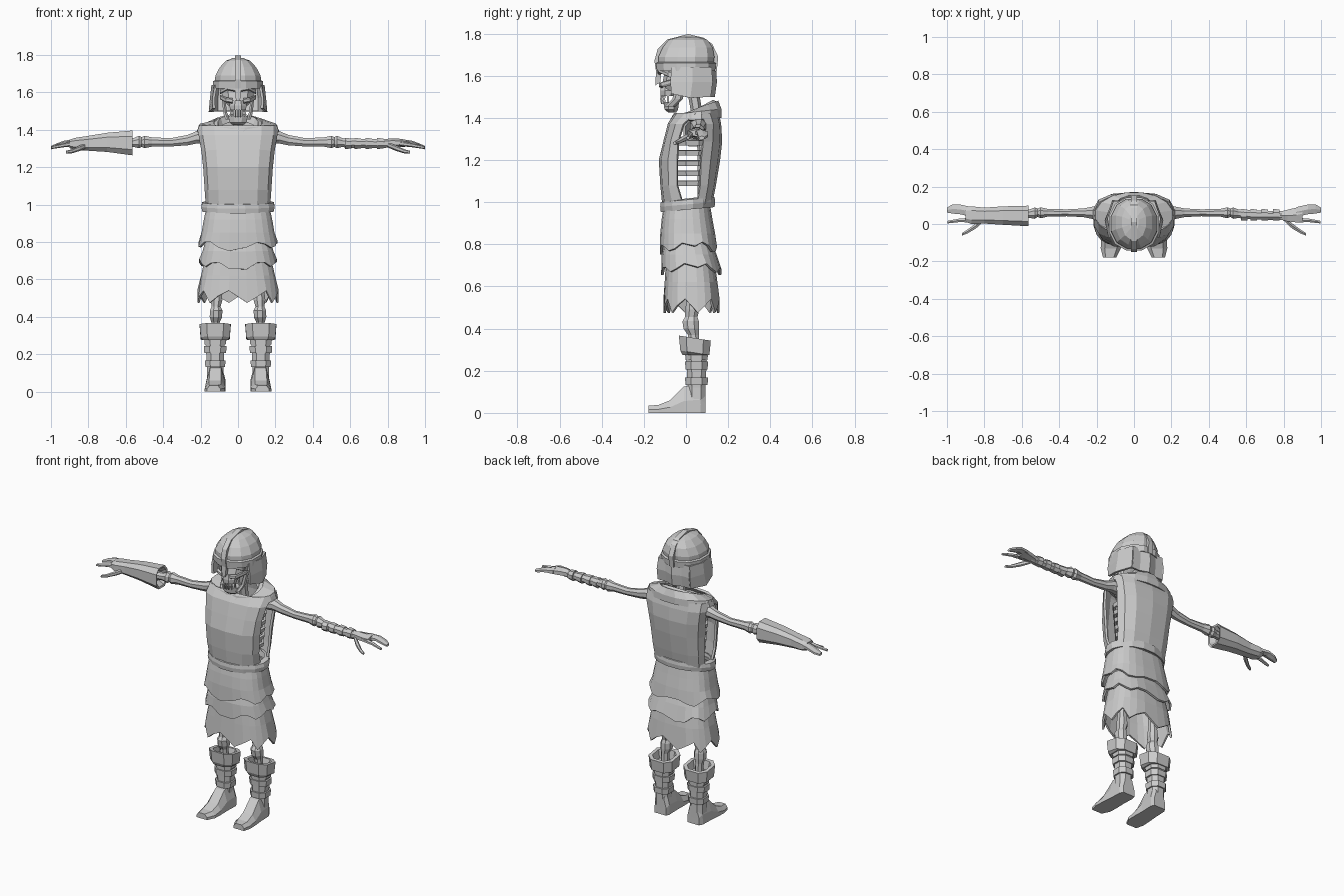
import bpy, bmesh, math
from mathutils import Vector

grey = bpy.data.materials.new("stone_grey")
grey.diffuse_color = (0.6, 0.6, 0.6, 1)


def skin(name, rings, closed=True, caps=True, thick=0):
    """Bridge rings of points into a flat-shaded surface."""
    bm = bmesh.new()
    rows = [[bm.verts.new(p) for p in r] for r in rings]
    n = len(rows[0])
    for a, b in zip(rows, rows[1:]):
        for i in range(n if closed else n - 1):
            j = (i + 1) % n
            bm.faces.new((a[i], a[j], b[j], b[i]))
    if caps and closed:
        bm.faces.new(rows[0])
        bm.faces.new(rows[-1])
    bmesh.ops.recalc_face_normals(bm, faces=bm.faces)
    me = bpy.data.meshes.new(name)
    bm.to_mesh(me)
    bm.free()
    me.materials.append(grey)
    ob = bpy.data.objects.new(name, me)
    bpy.context.collection.objects.link(ob)
    if thick:
        m = ob.modifiers.new("thickness", 'SOLIDIFY')
        m.thickness, m.offset = thick, 0
    return ob


def oval(c, a, b, n=8, axis='Z', power=1.0):
    """Ring round an axis; power below 1 makes it squarer."""
    pts = []
    for i in range(n):
        t = 2 * math.pi * (i + 0.5) / n
        u, v = math.cos(t), math.sin(t)
        u = a * math.copysign(abs(u) ** power, u)
        v = b * math.copysign(abs(v) ** power, v)
        d = {'X': (0, u, v), 'Y': (u, 0, v), 'Z': (u, v, 0)}[axis]
        pts.append(Vector(c) + Vector(d))
    return pts


def tube(name, secs, n=8, axis='Z', power=1.0):
    """secs: (x, y, z, half size 1, half size 2)"""
    return skin(name, [oval(s[:3], s[3], s[4], n, axis, power) for s in secs])


# ---- tunic: front and back panels, open at the sides
panels = [  # z, half width, front y, back y, front edge y, back edge y
    (0.98, .165, -.105, .115, -.01, .05), (1.08, .172, -.115, .135, -.04, .065),
    (1.20, .18, -.122, .155, -.04, .07), (1.29, .19, -.10, .165, -.035, .08),
    (1.37, .205, -.08, .16, -.01, .09), (1.42, .205, -.05, .15, .05, .07)]
for side in ("front", "back"):
    rows = []
    for z, w, f, b, ef, eb in panels:
        y, e = (f, ef) if side == "front" else (b, eb)
        rows.append([(k * w, e + (y - e) * t, z) for k, t in
                     ((-1, 0), (-.9, .5), (-.6, .88), (0, 1), (.6, .88), (.9, .5), (1, 0))])
    skin("tunic_" + side, rows, closed=False, thick=.014)


# ---- shoulder yoke and raised collar, dipping at the front
def slope(cy, rx, ry, z, tilt, n=16):
    return [(p.x, p.y, z + tilt * (p.y - cy) / ry) for p in oval((0, cy, 0), rx, ry, n)]


skin("shoulder_yoke", [slope(.05, .218, .115, 1.39, .01), slope(.05, .205, .115, 1.425, .015),
                       slope(.04, .13, .11, 1.435, .045)], caps=False, thick=.012)
skin("collar", [slope(.04, .155, .115, 1.405, .045), slope(.04, .15, .115, 1.425, .05),
                slope(.035, .11, .095, 1.435, .052), slope(.03, .098, .085, 1.40, .045)], caps=False)

# ---- ribs, spine and hips
for i in range(5):
    z = 1.09 + i * .048
    skin("rib", [oval((0, .03, z + d), r, r * .72, 12) for d, r in
                 ((-.012, .135 + i * .004), (.012, .14 + i * .004))], caps=False, thick=.015)
tube("spine", [(0, .08, .8, .025, .025), (0, .08, 1.25, .025, .025), (0, .03, 1.55, .028, .028)], 6)
tube("hips", [(0, .02, .78, .13, .05), (0, .03, .86, .13, .07), (0, .04, .92, .10, .06)], 8)

# ---- belt, slightly higher at the back
skin("belt", [slope(.008, rx, ry, z, .012, 16) for rx, ry, z in
              ((.165, .105, .972), (.195, .13, .965), (.2, .133, .99), (.195, .13, 1.012),
               (.165, .105, 1.018))], caps=False)


# ---- skirt: three tattered layers
def layer(name, secs, hem):
    rows = [oval((0, cy, z), a, b, 24, 'Z', .72) for z, a, b, cy in secs]
    for i, p in enumerate(rows[-1]):
        p.z += hem(i, p)
    skin(name, rows, caps=False, thick=.012)


layer("skirt_top", [(.98, .165, .105, .005), (.92, .178, .115, .005), (.85, .19, .125, .008),
                    (.785, .207, .13, .012)],
      lambda i, p: .025 * abs(p.x) / .2 + .02 * math.sin(i * 1.4) - .02)
layer("skirt_middle", [(.82, .165, .105, .01), (.75, .185, .125, .015), (.675, .203, .138, .025)],
      lambda i, p: .03 * abs(p.x) / .2 + .018 * math.sin(i * 1.7) - .015)
layer("skirt_bottom", [(.72, .17, .11, .02), (.62, .193, .12, .024), (.51, .213, .128, .026)],
      lambda i, p: (-.035, .0, .03)[i % 3])

for s in (-1, 1):
    # ---- leg bones with knee
    tube("leg_bone", [(s * .115, .03, .84, .03, .03), (s * .115, .03, .55, .026, .028),
                      (s * .115, .03, .49, .034, .036), (s * .117, .025, .455, .026, .032),
                      (s * .117, .022, .435, .036, .042), (s * .118, .025, .40, .036, .04),
                      (s * .12, .035, .37, .024, .028), (s * .12, .04, .28, .024, .028)], 8)
    # ---- boot shaft, straps and flared cuff
    x = s * .122
    tube("boot_shaft", [(x, .05, .04, .048, .045), (x, .05, .12, .046, .046),
                        (x, .05, .22, .052, .05), (x, .05, .31, .058, .055)], 8, 'Z', .8)
    for z, r in ((.15, .056), (.225, .062), (.27, .06)):
        tube("boot_strap", [(x, .05, z - .018, r, .056), (x, .05, z + .018, r + .003, .058)], 8, 'Z', .8)
    cuff = [oval((x, .042, z), a, b, 8, 'Z', .7) for z, a, b in
            ((.275, .068, .062), (.285, .082, .073), (.355, .088, .08), (.355, .066, .06), (.31, .055, .05))]
    for r in cuff[1:4]:
        for p in r:
            p.z -= .16 * (p.y - .042)
    skin("boot_cuff", cuff)
    # ---- foot, tapering to a low toe
    foot = []
    for y, cx, w, h in ((.092, .115, .04, .10), (.07, .117, .05, .14), (-.01, .12, .05, .125),
                        (-.075, .122, .054, .06), (-.13, .124, .054, .038), (-.178, .13, .036, .034)):
        foot.append([(s * (cx + k * w * t), y, h * v) for k, t, v in
                     ((-1, 1, 0), (-1, 1, .45), (-1, .6, 1), (1, .6, 1), (1, 1, .45), (1, 1, 0))])
    skin("boot_foot", foot)

    # ---- arm bones
    tube("arm_bone", [(s * .17, .06, 1.36, .045, .04), (s * .22, .06, 1.36, .036, .036),
                      (s * .27, .06, 1.345, .025, .03), (s * .36, .06, 1.333, .02, .024),
                      (s * .46, .06, 1.335, .022, .027), (s * .50, .06, 1.335, .032, .036),
                      (s * .515, .06, 1.335, .024, .028), (s * .53, .058, 1.335, .033, .036),
                      (s * .56, .055, 1.332, .024, .025), (s * .70, .045, 1.328, .024, .022),
                      (s * .82, .045, 1.325, .022, .022)], 8, 'X')
    # ---- hand: palm, grouped fingers, long finger and thumb
    tube("palm", [(s * .78, .045, 1.328, .024, .022), (s * .82, .045, 1.33, .036, .024),
                  (s * .87, .048, 1.33, .046, .022), (s * .90, .055, 1.328, .043, .018)], 6, 'X')
    tube("grouped_fingers", [(s * .87, .065, 1.332, .03, .018), (s * .93, .078, 1.328, .03, .014),
                             (s * .97, .08, 1.315, .028, .012), (s * .999, .075, 1.305, .016, .009)], 6, 'X')
    tube("long_finger", [(s * .86, .02, 1.328, .015, .014), (s * .93, .02, 1.318, .011, .011),
                         (s * .998, .01, 1.305, .008, .008)], 6, 'X')
    tube("thumb", [(s * .80, .03, 1.32, .014, .014), (s * .845, -.01, 1.302, .016, .015),
                   (s * .89, -.04, 1.285, .012, .011), (s * .92, -.055, 1.28, .008, .008)], 6, 'X')

    # ---- skull cheek, eye rim
    tube("cheek_bone", [(s * .03, -.118, 1.555, .012, .014), (s * .065, -.105, 1.56, .016, .014),
                        (s * .095, -.05, 1.575, .014, .012)], 6, 'X')
    tube("brow", [(s * .01, -.125, 1.615, .012, .012), (s * .055, -.118, 1.622, .014, .01),
                  (s * .095, -.075, 1.605, .012, .014)], 6, 'X')
    # ---- jaw branch
    tube("jaw_branch", [(s * .055, -.075, 1.455, .014, .025), (s * .068, -.04, 1.49, .012, .025),
                        (s * .078, -.02, 1.57, .01, .02)], 6)
    # ---- helmet cheek guard, hanging and flaring outward
    skin("cheek_guard", [[(s * .118, -.07, 1.64), (s * .135, .03, 1.64), (s * .105, .115, 1.64)],
                         [(s * .13, -.072, 1.57), (s * .143, .03, 1.57), (s * .11, .125, 1.57)],
                         [(s * .128, -.07, 1.515), (s * .15, .02, 1.495), (s * .11, .115, 1.50)]],
         closed=False, thick=.014)

# ---- wrapped forearm on one side, with strips
tube("forearm_wrap", [(.57, .054, 1.33, .026, .028), (.66, .048, 1.328, .027, .026),
                      (.79, .045, 1.325, .025, .025)], 8, 'X')
for x0 in (.59, .64, .70, .76):
    tube("wrap_strip", [(x0 - .017, .05, 1.327, .034, .032), (x0 + .017, .048, 1.327, .031, .029)], 8, 'X')

# ---- gauntlet on the other side
tube("gauntlet", [(-.60, .045, 1.33, .03, .035), (-.568, .043, 1.33, .048, .058), (-.565, .043, 1.33, .058, .07),
                  (-.70, .045, 1.333, .052, .054), (-.80, .045, 1.328, .045, .042),
                  (-.87, .047, 1.325, .05, .034), (-.90, .05, 1.325, .04, .024)], 8, 'X', .7)

# ---- skull, nose, upper teeth row and jaw
tube("skull", [(0, -.05, 1.53, .055, .06), (0, -.035, 1.56, .082, .078), (0, -.015, 1.60, .09, .09),
               (0, 0, 1.66, .105, .11), (0, 0, 1.72, .08, .09)], 10)
tube("upper_jaw", [(0, -.085, 1.505, .045, .038), (0, -.085, 1.53, .05, .04), (0, -.08, 1.56, .035, .04)], 8)
tube("lower_jaw", [(0, -.065, 1.425, .03, .02), (0, -.07, 1.44, .05, .035), (0, -.07, 1.475, .058, .04)], 8)
for i in range(-3, 4):
    y = -.118 + .0035 * i * i
    tube("tooth", [(i * .013, y + .004, 1.465, .004, .006), (i * .013, y, 1.49, .005, .007),
                   (i * .013, y + .004, 1.515, .004, .006)], 4)

# ---- helmet dome with brow band
dome = [(1.63, .128, .132, -.002), (1.69, .125, .137, .002), (1.735, .10, .122, .008),
        (1.77, .065, .095, .01), (1.785, .025, .045, .01)]
tube("helmet_dome", [(0, cy, z, a, b) for z, a, b, cy in dome], 12, 'Z', .88)
skin("helmet_band", [oval((0, 0, z), a, b, 12, 'Z', .88) for z, a, b in
                     ((1.625, .125, .128), (1.622, .137, .142), (1.66, .137, .146), (1.665, .125, .135))],
     caps=False)
# ---- neck guard at the back
skin("neck_guard", [[(x, y - .02 * (x != 0), z) for x in (-.11, -.055, 0, .055, .11)]
                    for y, z in ((.135, 1.64), (.14, 1.57), (.13, 1.50))], closed=False, thick=.014)

# ---- crest strip running over the dome and down as a nose guard
path = [(-.146, 1.555), (-.142, 1.62), (-.15, 1.67), (-.135, 1.725), (-.09, 1.772), (.01, 1.798),
        (.085, 1.78), (.125, 1.75), (.153, 1.69), (.146, 1.62)]
skin("helmet_crest", [[(-w, y, z), (w, y, z), (w, y + (.01 - y) * .16, z + (1.64 - z) * .16),
                       (-w, y + (.01 - y) * .16, z + (1.64 - z) * .16)]
                      for i, (y, z) in enumerate(path) for w in [.011 if i == 0 else .016]])
